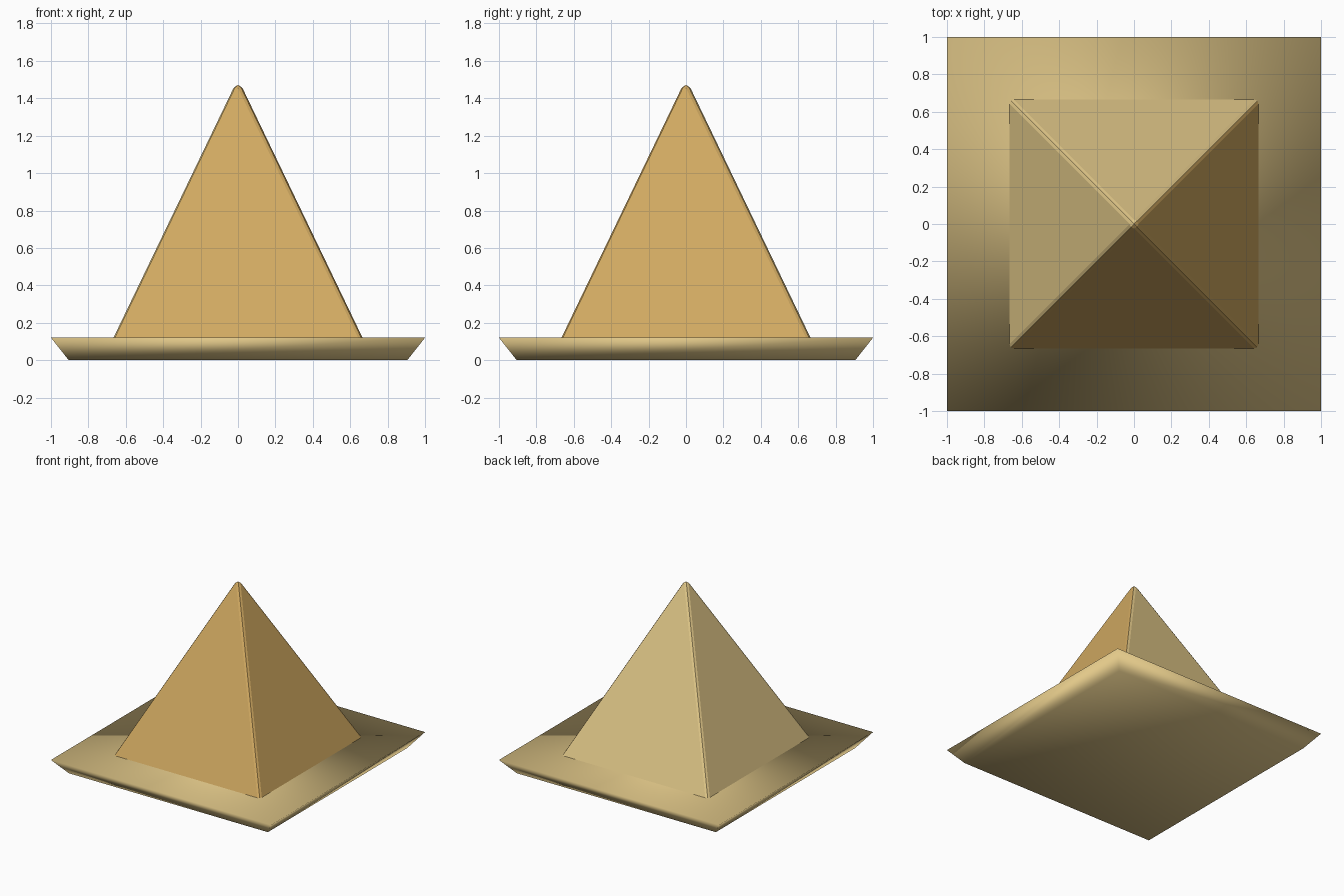
import bpy, bmesh
from math import sqrt

if "Cube" in bpy.data.objects:
    bpy.data.objects.remove(bpy.data.objects["Cube"])


def material(name, color):
    m = bpy.data.materials.new(name)
    m.diffuse_color = (*color, 1)
    m.use_nodes = True
    m.node_tree.nodes["Principled BSDF"].inputs["Base Color"].default_value = m.diffuse_color
    return m


pale = material("pale_sand", (0.76, 0.58, 0.25))
warm = material("warm_sand", (0.64, 0.40, 0.12))


def square_taper(name, half_bottom, half_top, z0, z1, mats, smooth):
    """Four-sided frustum, or a pyramid when half_top is 0."""
    bm = bmesh.new()
    corners = [(-1, -1), (1, -1), (1, 1), (-1, 1)]
    low = [bm.verts.new((x * half_bottom, y * half_bottom, z0)) for x, y in corners]
    bm.faces.new(low[::-1])
    if half_top:
        high = [bm.verts.new((x * half_top, y * half_top, z1)) for x, y in corners]
        bm.faces.new(high)
    else:
        tip = bm.verts.new((0, 0, z1))
    for i in range(4):
        j = (i + 1) % 4
        top = [high[j], high[i]] if half_top else [tip]
        face = bm.faces.new([low[i], low[j], *top])
        # front and right sides use the last material
        face.material_index = len(mats) - 1 if i < 2 else 0
    for f in bm.faces:
        f.smooth = smooth
    mesh = bpy.data.meshes.new(name)
    bm.to_mesh(mesh)
    bm.free()
    for m in mats:
        mesh.materials.append(m)
    ob = bpy.data.objects.new(name, mesh)
    bpy.context.collection.objects.link(ob)
    return ob


# Base slab flaring outward, smooth shaded across its edges
square_taper("base_slab", 0.905, 1.0, 0, 0.12, [pale], True)

# Pyramid with narrow rounded ridges, sunk slightly into the slab
slope, apex, foot = 2.08, 1.505, 0.09
pyramid = square_taper("pyramid", (apex - foot) / slope, 0, foot, apex, [pale, warm], False)
bevel = pyramid.modifiers.new("ridge_bevel", 'BEVEL')
bevel.width = 0.022
bevel.segments = 2
bevel.limit_method = 'ANGLE'
